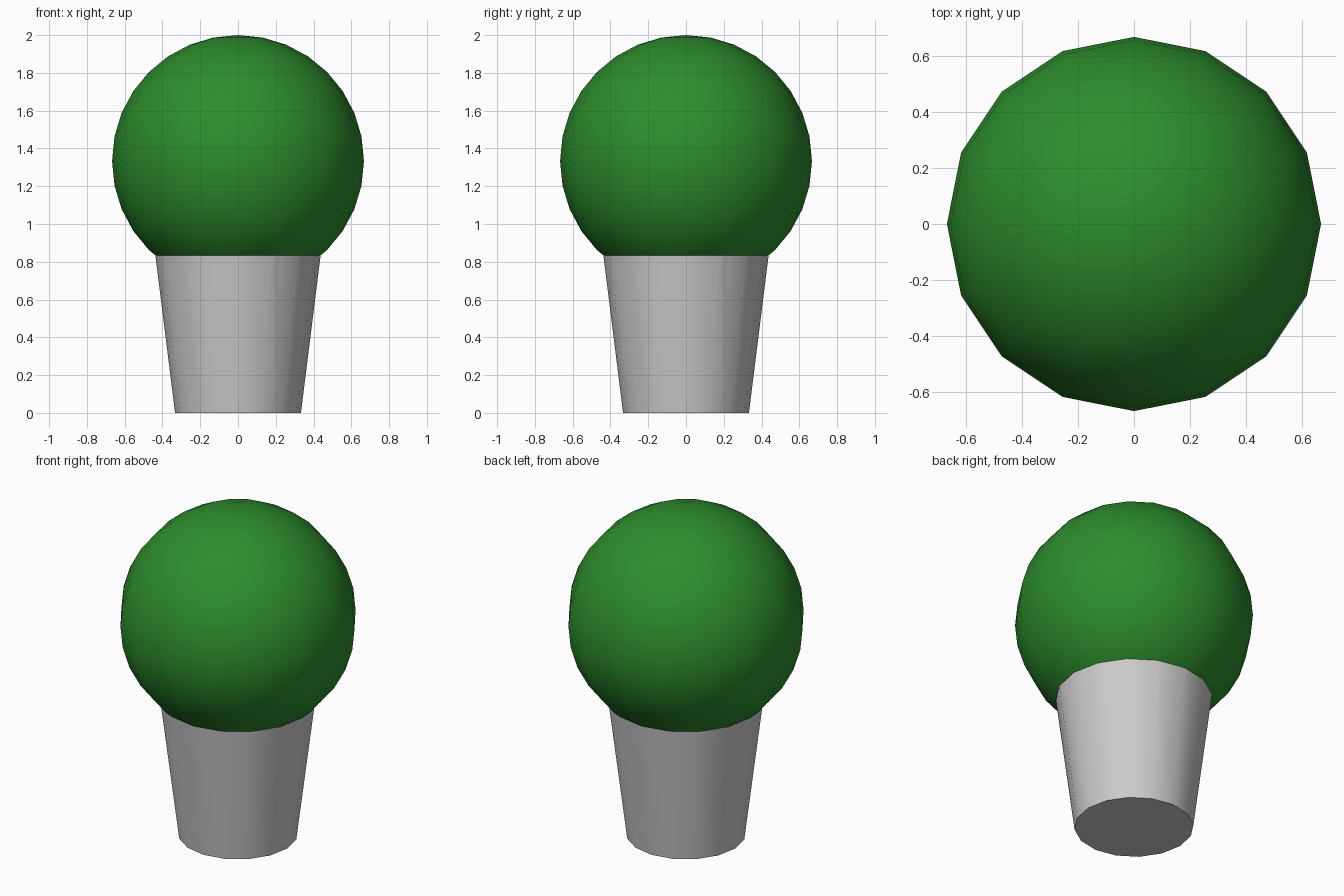
import bpy
import math

if "Cube" in bpy.data.objects:
    bpy.data.objects.remove(bpy.data.objects["Cube"])

R = 2 / 3  # crown radius


def smooth(obj, name):
    obj.name = name
    bpy.ops.object.shade_smooth_by_angle(angle=math.radians(35))


# Tapered trunk, running up inside the crown
bpy.ops.mesh.primitive_cone_add(vertices=16, radius1=R / 2, radius2=0.5,
                                depth=2 * R, location=(0, 0, R))
smooth(bpy.context.object, "trunk")

# Round green crown
bpy.ops.mesh.primitive_uv_sphere_add(segments=16, ring_count=16, radius=R,
                                     location=(0, 0, 2 * R))
crown = bpy.context.object
smooth(crown, "crown")

green = bpy.data.materials.new("leaf_green")
green.diffuse_color = (0.026, 0.264, 0.026, 1)
green.use_nodes = True
green.node_tree.nodes["Principled BSDF"].inputs["Base Color"].default_value = green.diffuse_color
crown.data.materials.append(green)
